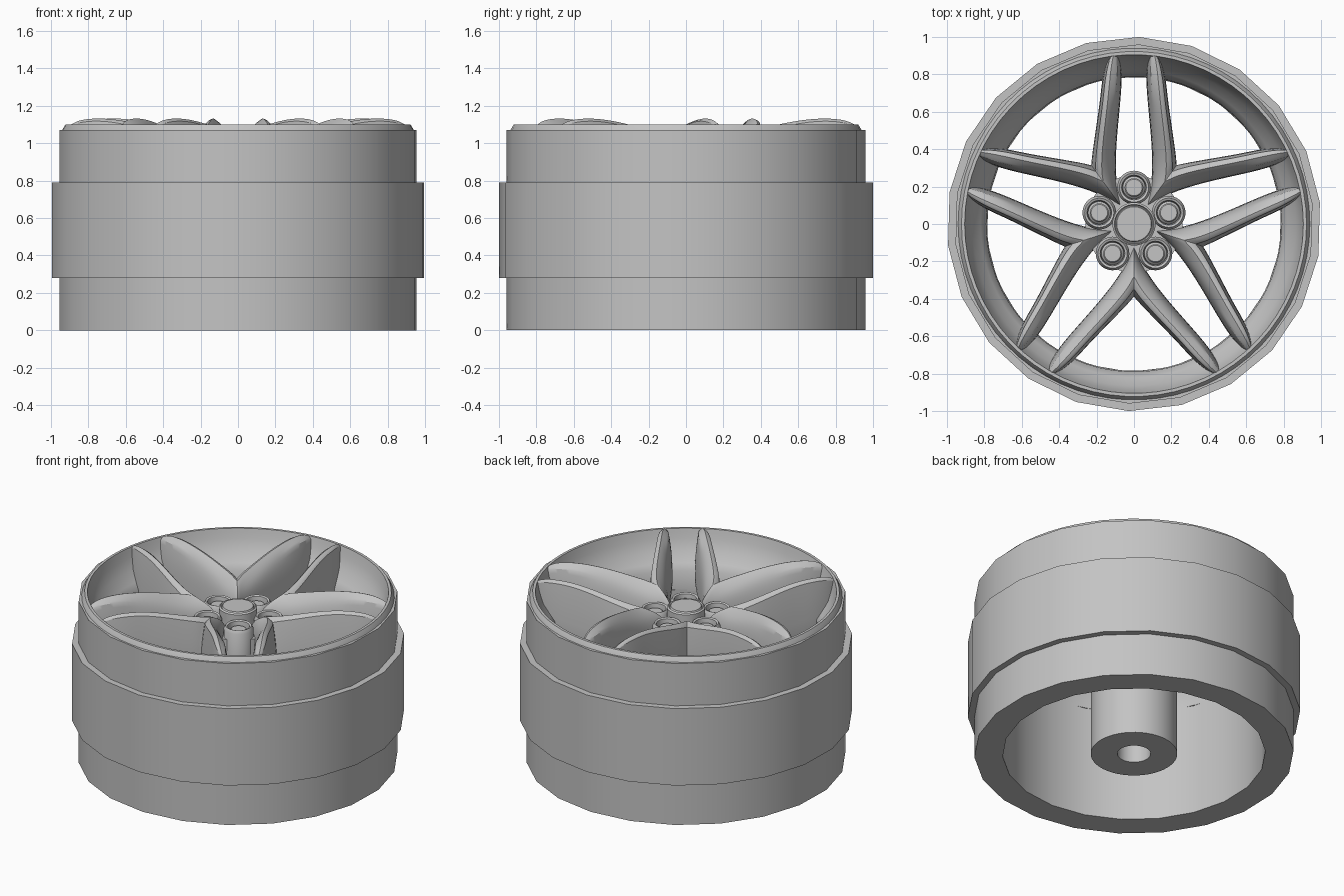
import bpy, bmesh, math
from mathutils import Vector, Matrix

if "Cube" in bpy.data.objects:
    bpy.data.objects.remove(bpy.data.objects["Cube"])

GREY = (0.55, 0.55, 0.55, 1)
metal = bpy.data.materials.new("satin grey metal")
metal.use_nodes = True
metal.diffuse_color = GREY
metal.node_tree.nodes["Principled BSDF"].inputs["Base Color"].default_value = GREY


def finish(name, bm, angle=35):
    bmesh.ops.recalc_face_normals(bm, faces=bm.faces)
    mesh = bpy.data.meshes.new(name)
    bm.to_mesh(mesh)
    bm.free()
    mesh.materials.append(metal)
    obj = bpy.data.objects.new(name, mesh)
    bpy.context.collection.objects.link(obj)
    bpy.ops.object.select_all(action="DESELECT")
    obj.select_set(True)
    bpy.context.view_layer.objects.active = obj
    bpy.ops.object.shade_smooth_by_angle(angle=math.radians(angle))
    return obj


def lathe(name, profile, sides, start=0.0, centre=(0, 0), closed=True):
    """Revolve (radius, height) pairs round a vertical axis."""
    bm = bmesh.new()
    rings = []
    for k in range(sides):
        a = start + math.tau * k / sides
        rings.append([bm.verts.new((centre[0] + r * math.cos(a),
                                    centre[1] + r * math.sin(a), z)) for r, z in profile])
    n = len(profile)
    for k in range(sides):
        a, b = rings[k], rings[(k + 1) % sides]
        for i in range(n if closed else n - 1):
            j = (i + 1) % n
            bm.faces.new((a[i], b[i], b[j], a[j]))
    bmesh.ops.remove_doubles(bm, verts=bm.verts, dist=1e-5)
    return finish(name, bm)


# Outer barrel with its raised middle band
lathe("barrel", [(.79, 0), (.96, 0), (.96, .28), (1, .28), (1, .79), (.96, .79),
                 (.96, 1.07), (.92, 1.07), (.92, .75), (.79, .75)], 22, math.radians(88.4))

# Flared front lip
lathe("rim_lip", [(.945, 1.05), (.94, 1.07), (.922, 1.10), (.905, 1.10), (.9, 1.08), (.89, 1.04),
                  (.865, .97), (.82, .91), (.79, .87), (.785, .74), (.85, .74), (.93, .8)], 66)

# Hub tube with a blind axle hole
lathe("hub_tube", [(0, .6), (.1, .6), (.1, 0), (.26, 0), (.26, .9), (0, .9)],
      48, closed=False)

# Centre cap with a shallow groove round it
lathe("centre_cap", [(.115, .8), (.115, 1.0), (.105, 1.008), (.1, 1.0), (.096, 1.0),
                     (.092, 1.01), (0, 1.01)], 40, closed=False)

# Lug seats and bolts, one at the root of every spoke
for n in range(5):
    a = math.radians(90 + 72 * n)
    c = (.195 * math.cos(a), .195 * math.sin(a))
    lathe(f"lug_seat_{n + 1}", [(.09, .7), (.09, .95), (.078, .97), (.066, .965), (.06, .92),
                                (.06, .7)], 28, centre=c)
    lathe(f"lug_bolt_{n + 1}", [(.06, .9), (.05, .91), (.05, .94), (.044, .946), (0, .946)],
          24, centre=c, closed=False)

# Stations along half a spoke: slot edge, window edge, slot-side and window-side heights, base
stations = [((.059, .081), (.229, .316), 1.005, 1.04, .74),
            ((.09, .19), (.227, .35), 1.01, 1.055, .75),
            ((.098, .31), (.216, .43), 1.03, 1.075, .76),
            ((.092, .45), (.2, .54), 1.07, 1.105, .77),
            ((.075, .62), (.182, .66), 1.11, 1.13, .79),
            ((.062, .77), (.172, .77), 1.125, 1.135, .81),
            ((.07, .86), (.15, .86), 1.118, 1.123, .83),
            ((.078, .905), (.13, .90), 1.098, 1.10, .85)]


def section(inner, outer, z_in, z_out, base):
    """Closed cross-section: steep sides rising to a softly ridged top."""
    p, q = Vector(inner), Vector(outer)
    depth = z_out - base
    rows = [(0, base), (.04, base + depth * .55), (.24, z_in - .02), (.62, z_out),
            (.85, z_out - .012), (.97, base + depth * .5), (1, base)]
    return [(*p.lerp(q, t), z) for t, z in rows]


# Five twin-arm spokes from one mirrored, rotated half
bm = bmesh.new()
for n in range(5):
    turn = Matrix.Rotation(math.radians(72 * n), 3, "Z")
    for side in (1, -1):
        loops = [[bm.verts.new(turn @ Vector((side * x, y, z))) for x, y, z in section(*s)]
                 for s in stations]
        for a, b in zip(loops, loops[1:]):
            m = len(a)
            for i in range(m):
                j = (i + 1) % m
                bm.faces.new((a[i], a[j], b[j], b[i]))
bmesh.ops.remove_doubles(bm, verts=bm.verts, dist=.002)

# Keep the ridge lines and lower corners crisp under subdivision
bmesh.ops.recalc_face_normals(bm, faces=bm.faces)
crease = bm.edges.layers.float.new("crease_edge")
for e in bm.edges:
    if len(e.link_faces) == 2 and e.calc_face_angle(0) > math.radians(38):
        e[crease] = .75
spokes = finish("spokes", bm, 40)
sub = spokes.modifiers.new("Smooth", "SUBSURF")
sub.levels = sub.render_levels = 2
